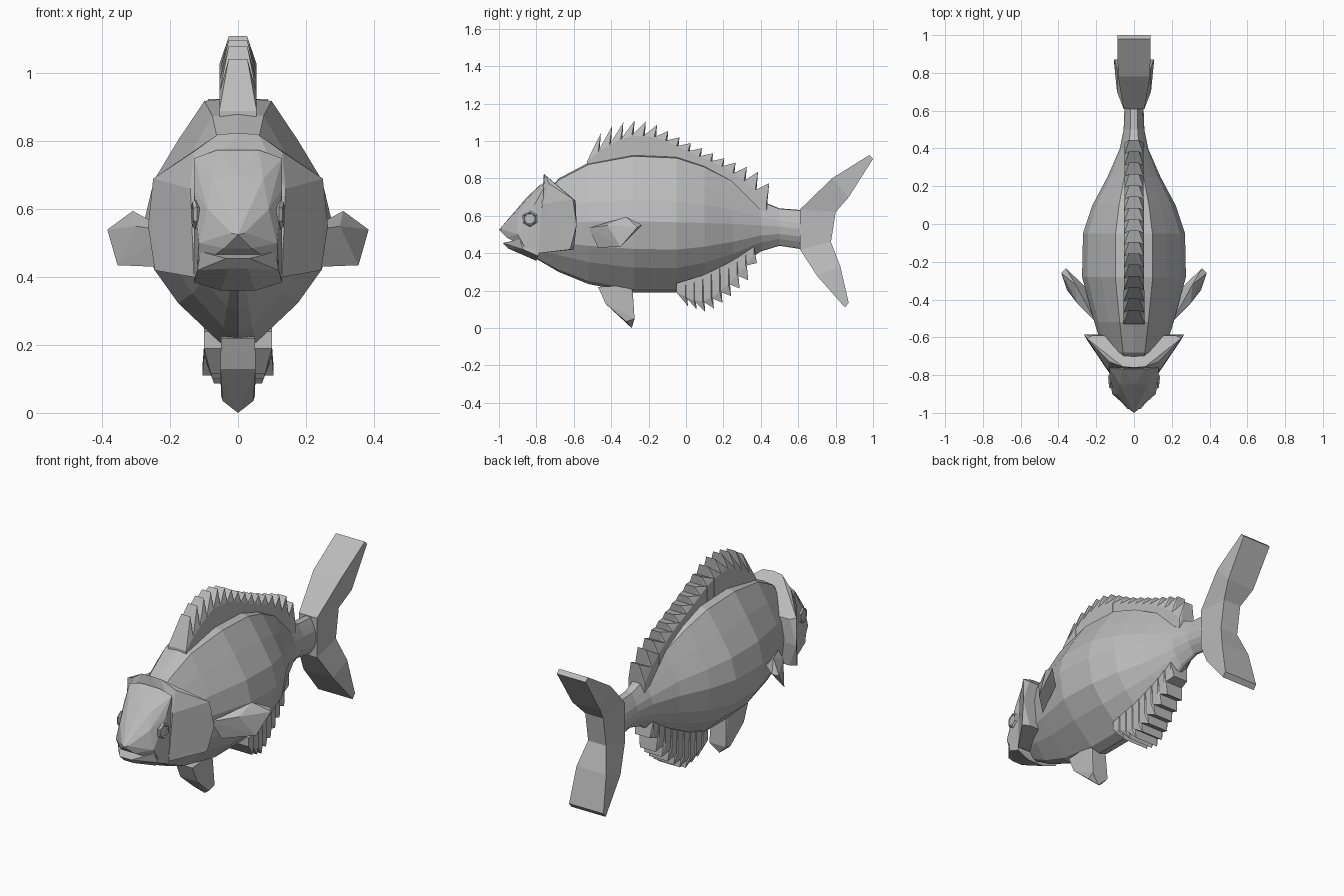
import bpy, bmesh
from math import pi

cube = bpy.data.objects.get("Cube")
if cube:
    bpy.data.objects.remove(cube)

GREY = (0.5, 0.5, 0.5, 1)
mat = bpy.data.materials.new("fish grey")
mat.use_nodes = True
mat.diffuse_color = GREY
mat.node_tree.nodes["Principled BSDF"].inputs["Base Color"].default_value = GREY


def finish(name, bm):
    bmesh.ops.recalc_face_normals(bm, faces=bm.faces)
    mesh = bpy.data.meshes.new(name)
    bm.to_mesh(mesh)
    bm.free()
    mesh.materials.append(mat)
    obj = bpy.data.objects.new(name, mesh)
    bpy.context.collection.objects.link(obj)
    return obj


def add_hull(bm, points):
    verts = [bm.verts.new(p) for p in points]
    res = bmesh.ops.convex_hull(bm, input=verts)
    junk = [v for v in res["geom_interior"] if isinstance(v, bmesh.types.BMVert)]
    bmesh.ops.delete(bm, geom=junk, context="VERTS")


def both_sides(points):
    return points + [(-x, y, z) for x, y, z in points if x > 0]


def hull(name, points):
    bm = bmesh.new()
    add_hull(bm, points)
    return finish(name, bm)


def loft(name, rings):
    bm = bmesh.new()
    rows = [[bm.verts.new(p) for p in ring] for ring in rings]
    n = len(rows[0])
    for a, b in zip(rows, rows[1:]):
        for i in range(n):
            j = (i + 1) % n
            bm.faces.new((a[i], a[j], b[j], b[i]))
    bm.faces.new(rows[0])
    bm.faces.new(rows[-1])
    return finish(name, bm)


def curve_at(points, y):
    for (y0, z0), (y1, z1) in zip(points, points[1:]):
        if y <= y1:
            t = max(0, (y - y0) / (y1 - y0))
            return z0 + (z1 - z0) * t
    return points[-1][1]


# Body: one cross-section scaled along the length (y, bottom, top, half width)
stations = [(-.8, .37, .66, .10), (-.68, .30, .80, .16), (-.52, .235, .885, .21),
            (-.28, .19, .93, .275), (-.05, .19, .92, .27), (.1, .235, .87, .22),
            (.25, .31, .79, .14), (.4, .41, .68, .075), (.5, .44, .64, .055),
            (.63, .42, .63, .05)]
half = [(0, 1), (.36, .97), (.64, .66), (.9, .34), (1, .03),
        (.9, -.37), (.64, -.64), (.2, -.95), (0, -1)]
section = half + [(-x, z) for x, z in half[-2:0:-1]]
loft("body", [[(x * w, y, (lo + hi) / 2 + z * (hi - lo) / 2) for x, z in section]
              for y, lo, hi, w in stations])

# Head: flared gill cover, snout and lower jaw
hull("gill_cover", both_sides([
    (0, -.76, .825), (.06, -.755, .82), (0, -.72, .78), (.13, -.73, .77),
    (.19, -.66, .72), (.25, -.605, .69), (.265, -.585, .55), (.245, -.62, .42),
    (.13, -.79, .40), (.14, -.77, .66), (.22, -.59, .68), (.21, -.6, .42)]))
hull("snout", both_sides([
    (0, -1, .525), (.04, -.96, .485), (.02, -.985, .53), (.09, -.9, .60),
    (.115, -.9, .5), (.075, -.85, .69), (.13, -.81, .66), (.13, -.78, .40),
    (.12, -.86, .43), (.06, -.77, .775), (.13, -.76, .75), (0, -.85, .70)]))
hull("lower_jaw", both_sides([
    (.035, -.98, .455), (.03, -.95, .425), (.11, -.89, .475), (.12, -.87, .42),
    (.13, -.79, .385), (.05, -.8, .36), (.13, -.78, .42)]))

# Eyes: six-sided ring around a flat disc
for side, label in ((1, "left"), (-1, "right")):
    at, turn = (side * .126, -.835, .585), (0, pi / 2, side * -.12)
    bpy.ops.mesh.primitive_torus_add(major_segments=6, minor_segments=4, major_radius=.035,
                                     minor_radius=.009, location=at, rotation=turn)
    ring = bpy.context.object
    bpy.ops.mesh.primitive_cylinder_add(vertices=6, radius=.03, depth=.012,
                                        location=at, rotation=turn)
    disc = bpy.context.object
    ring.name, disc.name = label + "_eye_ring", label + "_eye"
    for obj in (ring, disc):
        obj.data.materials.append(mat)


# Spiny fins: a row of overlapping backward-leaning teeth
def spiny_fin(name, start, count, step, base, valley, tips, lean, width, tip_width):
    bm = bmesh.new()
    for i in range(count):
        y0, y1 = start + i * step, start + (i + 1) * step
        yt = y1 + lean
        w = width[0] + (width[1] - width[0]) * i / count
        add_hull(bm, both_sides([
            (w, y0, curve_at(base, y0)), (w, y1, curve_at(base, y1)),
            (w, y0, curve_at(valley, y0)), (w, y1, curve_at(valley, y1)),
            (w * tip_width, yt, curve_at(tips, yt))]))
    return finish(name, bm)


back_line = [(y, hi - .05) for y, lo, hi, w in stations]
belly_line = [(y, lo + .05) for y, lo, hi, w in stations]
spiny_fin("dorsal_fin", -.53, 16, .06, back_line,
          [(-.53, .89), (-.45, .96), (-.3, 1.03), (-.15, 1.02), (0, .95),
           (.2, .86), (.35, .76), (.43, .67)],
          [(-.46, 1.04), (-.38, 1.09), (-.25, 1.115), (-.15, 1.085), (0, 1.0),
           (.2, .91), (.38, .84), (.46, .76)], .015, (.055, .05), .5)
spiny_fin("anal_fin", -.05, 9, .046, belly_line,
          [(-.05, .19), (.06, .14), (.12, .15), (.2, .21), (.3, .31), (.37, .40)],
          [(0, .12), (.1, .085), (.16, .11), (.24, .17), (.33, .25), (.38, .35)],
          .015, (.1, .05), .8)

# Tail: box section swept from lower tip to upper tip (front y, z, rear y, z, half width)
tail = [(.85, .11, .87, .135, .105), (.70, .28, .825, .33, .09), (.61, .42, .775, .46, .055),
        (.61, .635, .80, .62, .055), (.78, .80, .87, .70, .085), (.98, .925, 1, .905, .088)]
loft("tail_fin", [[(w, fy, fz), (w, ry, rz), (-w, ry, rz), (-w, fy, fz)]
                  for fy, fz, ry, rz, w in tail])

# Pelvic fin under the belly
hull("pelvic_fin", both_sides([
    (.05, -.47, .22), (.052, -.43, .13), (.045, -.32, .035), (0, -.29, .0),
    (.05, -.275, .05), (.045, -.285, .2), (.05, -.3, .23)]))

# Pectoral fins
pectoral = [(.2, -.52, .535), (.3, -.42, .55), (.31, -.32, .595), (.385, -.26, .54),
            (.36, -.235, .55), (.355, -.35, .435), (.23, -.47, .43), (.22, -.48, .5),
            (.25, -.34, .53)]
for side, label in ((1, "left"), (-1, "right")):
    hull(label + "_pectoral_fin", [(side * x, y, z) for x, y, z in pectoral])
